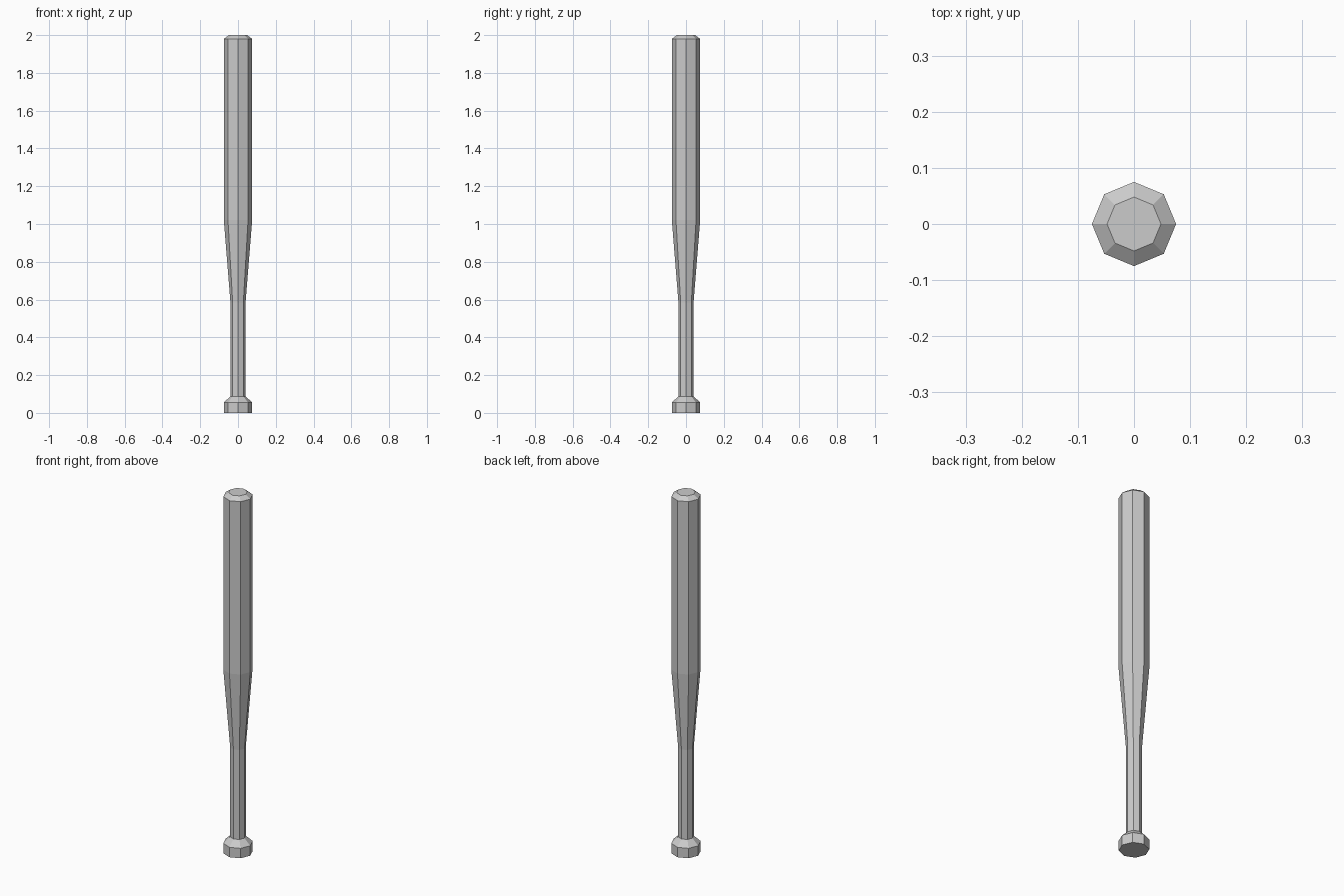
import bpy, bmesh
from math import cos, sin, tau

if "Cube" in bpy.data.objects:
    bpy.data.objects.remove(bpy.data.objects["Cube"])

SIDES = 8

# (radius, height) from the knob up to the rounded-off tip
PROFILE = [
    (0.075, 0.0), (0.075, 0.055),    # knob
    (0.04, 0.088), (0.04, 0.585),    # grip
    (0.075, 1.02), (0.075, 1.98),    # taper and barrel
    (0.048, 2.0),                    # bevelled tip
]


def lathe(name, profile, sides):
    bm = bmesh.new()
    rings = [[bm.verts.new((r * cos(tau * i / sides), r * sin(tau * i / sides), z))
              for i in range(sides)] for r, z in profile]
    for low, high in zip(rings, rings[1:]):
        for i in range(sides):
            j = (i + 1) % sides
            bm.faces.new((low[i], low[j], high[j], high[i]))
    # end caps
    bm.faces.new(rings[0][::-1])
    bm.faces.new(rings[-1])
    mesh = bpy.data.meshes.new(name)
    bm.to_mesh(mesh)
    bm.free()
    obj = bpy.data.objects.new(name, mesh)
    bpy.context.collection.objects.link(obj)
    return obj


# Whole bat: one continuous eight-sided turned body
lathe("bat", PROFILE, SIDES)
